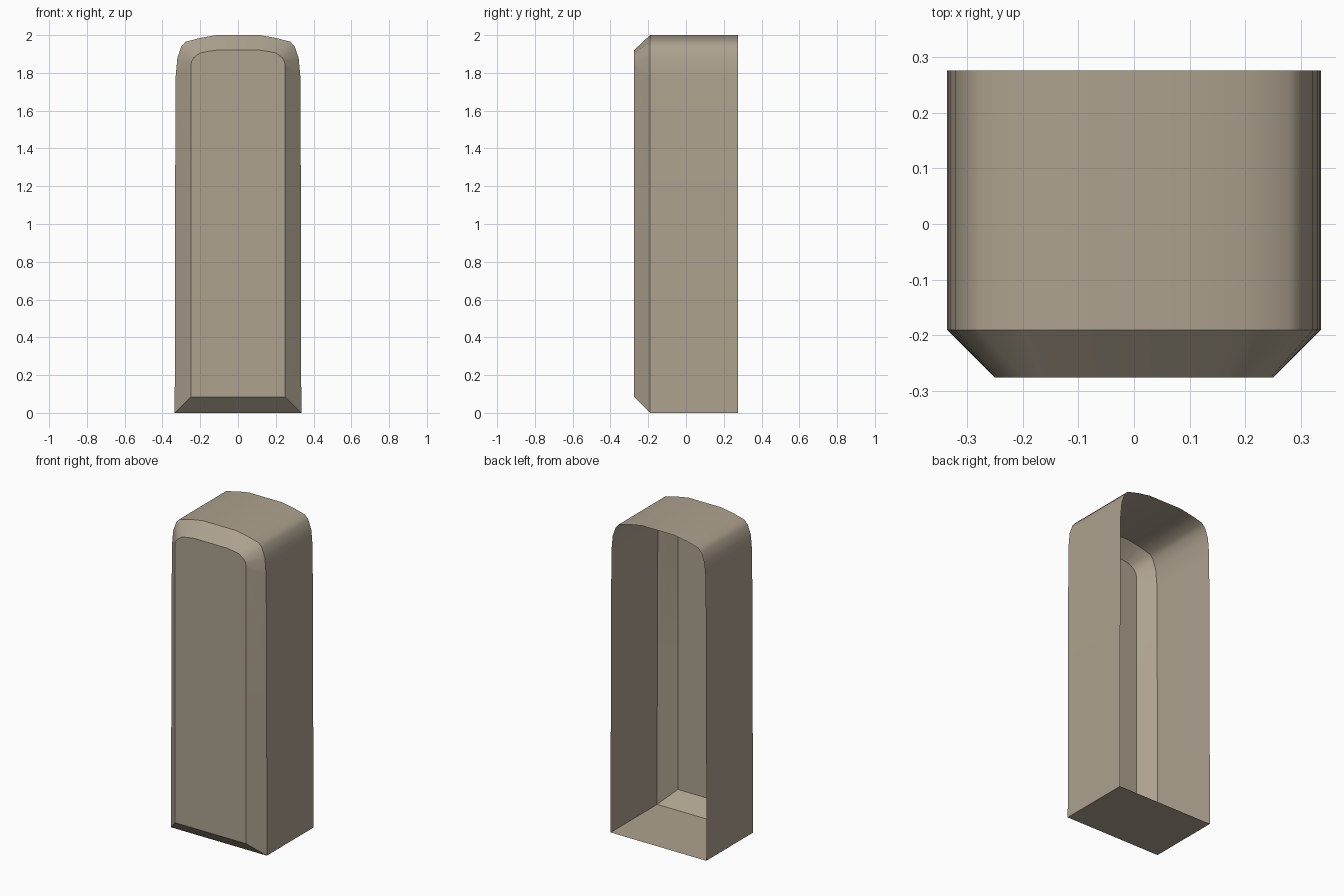
import bpy, bmesh, math

if "Cube" in bpy.data.objects:
    bpy.data.objects.remove(bpy.data.objects["Cube"])

stone = bpy.data.materials.new("warm_grey_stone")
stone.diffuse_color = (0.42, 0.36, 0.275, 1)
stone.use_nodes = True
stone.node_tree.nodes["Principled BSDF"].inputs["Base Color"].default_value = stone.diffuse_color

# Right half outlines (x, z), bottom to top: outer rim and front panel
outer = [(.335, 0), (.334, .93), (.33, 1.78), (.321, 1.88), (.300, 1.94),
         (.277, 1.965), (.20, 1.985), (.115, 2.0)]
inner = [(.25, .085), (.25, .93), (.25, 1.835), (.246, 1.86), (.235, 1.88),
         (.20, 1.906), (.165, 1.913), (.115, 1.92)]


def ring(bm, half, y):
    pts = half + [(-x, z) for x, z in reversed(half)]
    return [bm.verts.new((x, y, z)) for x, z in pts]


def bridge(bm, a, b):
    n = len(a)
    for i in range(n):
        j = (i + 1) % n
        bm.faces.new((a[i], a[j], b[j], b[i]))


# Shell: open back, straight walls, chamfer, flat front panel
bm = bmesh.new()
back = ring(bm, outer, .275)
rim = ring(bm, outer, -.19)
panel = ring(bm, inner, -.275)
bridge(bm, back, rim)
bridge(bm, rim, panel)
bm.faces.new(panel)
bmesh.ops.recalc_face_normals(bm, faces=bm.faces)
bm.normal_update()
front = min(bm.faces, key=lambda f: f.calc_center_median().y)
if front.normal.y > 0:
    bmesh.ops.reverse_faces(bm, faces=bm.faces)

mesh = bpy.data.meshes.new("hollow_slab_shell")
bm.to_mesh(mesh)
bm.free()
mesh.materials.append(stone)
shell = bpy.data.objects.new("hollow_slab_shell", mesh)
bpy.context.collection.objects.link(shell)

# Smooth rounded walls, crisp chamfer edges
bpy.context.view_layer.objects.active = shell
shell.select_set(True)
bpy.ops.object.shade_smooth_by_angle(angle=math.radians(35))
